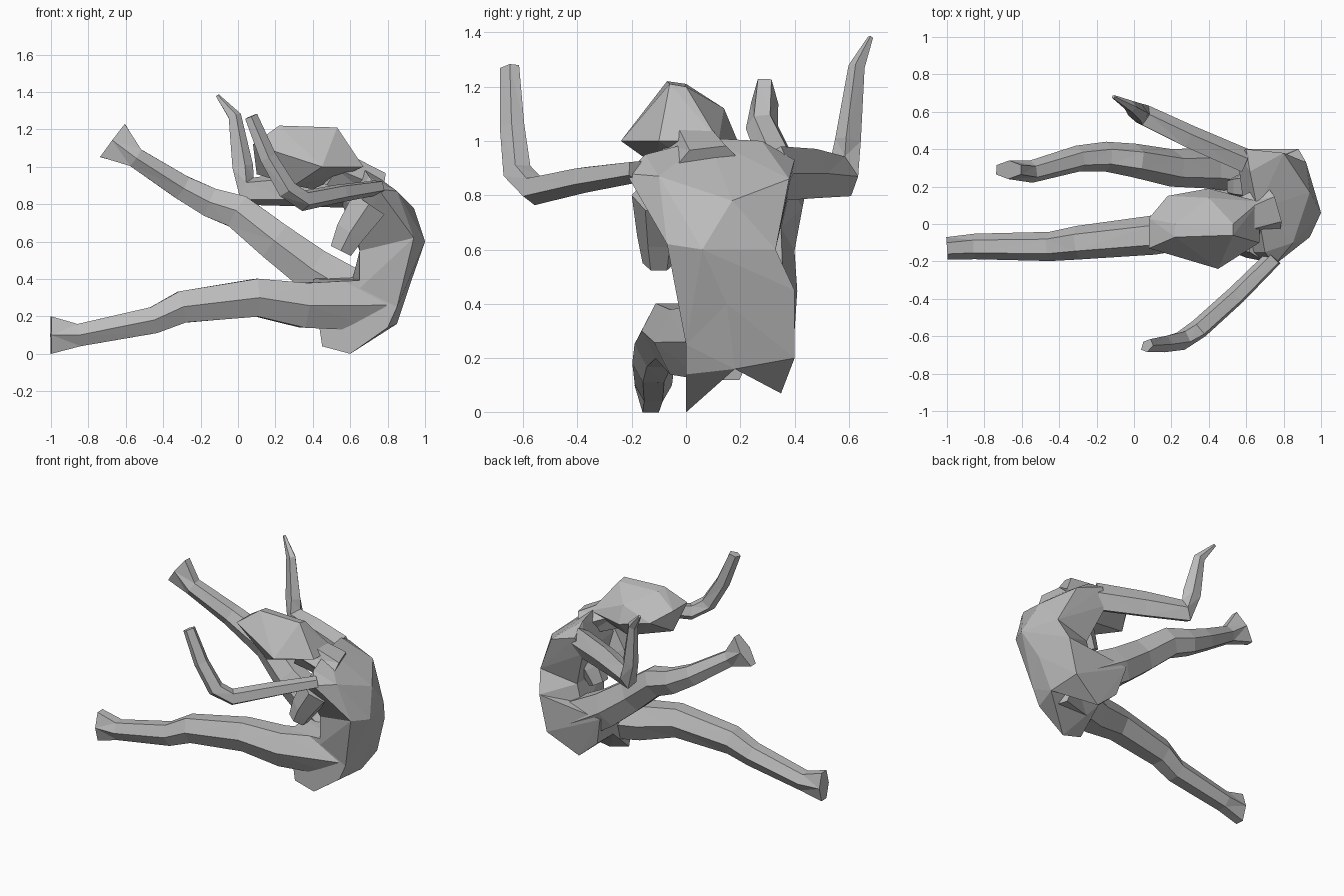
import bpy, bmesh, math
from mathutils import Vector

cube = bpy.data.objects.get("Cube")
if cube:
    bpy.data.objects.remove(cube, do_unlink=True)

# One flat grey clay material
clay = bpy.data.materials.new("grey_clay")
clay.use_nodes = True
grey = (.5, .5, .5, 1)
clay.diffuse_color = grey
clay.node_tree.nodes["Principled BSDF"].inputs["Base Color"].default_value = grey


def finish(name, bm):
    """Turn the mesh into a flat-faced clay object."""
    bmesh.ops.triangulate(bm, faces=bm.faces[:])
    bmesh.ops.recalc_face_normals(bm, faces=bm.faces[:])
    mesh = bpy.data.meshes.new(name)
    bm.to_mesh(mesh)
    bm.free()
    mesh.materials.append(clay)
    bpy.context.collection.objects.link(bpy.data.objects.new(name, mesh))


def chiselled(name, *corners):
    """Solid mass stretched tightly over a few corner points."""
    bm = bmesh.new()
    for corner in corners:
        bm.verts.new(corner)
    result = bmesh.ops.convex_hull(bm, input=bm.verts[:])
    inside = [item for item in result["geom_interior"] if isinstance(item, bmesh.types.BMVert)]
    bmesh.ops.delete(bm, geom=inside, context="VERTS")
    finish(name, bm)


def ring_directions(sides):
    """Unit outline of a cross-section, scaled to touch its full width and depth."""
    angles = [math.tau * i / sides for i in range(sides)]
    wide = max(abs(math.cos(angle)) for angle in angles)
    deep = max(abs(math.sin(angle)) for angle in angles)
    return [(math.cos(angle) / wide, math.sin(angle) / deep) for angle in angles]


def limb(name, path, start, end, bulge=0, foot=None, axis=(0, 1, 0), sides=6):
    """Skin a tapering body along a path; start and end are (half width, half depth)."""
    centres = [Vector(point) for point in path]
    last = len(centres) - 1
    outline = ring_directions(sides)
    bm = bmesh.new()
    rings = []
    for index, centre in enumerate(centres):
        along = index / last
        size = Vector(start).lerp(Vector(end), along)
        swell = bulge * math.sin(math.pi * along)
        width, depth = size.x + swell, size.y + swell
        if foot and index == last:
            depth = foot
        tangent = centres[min(index + 1, last)] - centres[max(index - 1, 0)]
        tangent.normalize()
        across = Vector(axis)
        across = (across - tangent * across.dot(tangent)).normalized()
        outward = tangent.cross(across)
        rings.append([bm.verts.new(centre + across * width * c + outward * depth * s)
                      for c, s in outline])
    for lower, upper in zip(rings, rings[1:]):
        for i in range(sides):
            j = (i + 1) % sides
            bm.faces.new((lower[i], lower[j], upper[j], upper[i]))
    bm.faces.new(rings[0])
    bm.faces.new(rings[-1])
    finish(name, bm)


# Landmarks shared by neighbouring masses of the trunk
tailbone = (.85, .18, .16)
low_spine = (.93, .15, .4)
mid_spine = (1, .06, .6)
right_waist = (.94, -.07, .62)
left_waist = (.92, .33, .6)
right_hip = (.85, 0, .25)
left_hip = (.88, .4, .45)
groin = (.4, .18, .4)

# Pelvis in two halves, each with its own seat
chiselled("right_pelvis", tailbone, low_spine, right_hip, groin,
          (.6, 0, 0), (.45, 0, .04), (.8, 0, .14), (.4, 0, .38), (.8, 0, .4), (.45, .18, .2))
chiselled("left_pelvis", tailbone, low_spine, left_hip, groin,
          (.6, .35, .07), (.82, .4, .2), (.4, .4, .4), (.45, .18, .2), (.45, .36, .2))

# Waist and rounded upper back
chiselled("waist", mid_spine, low_spine, right_waist, left_waist, right_hip, left_hip,
          (.65, 0, .35), (.6, .3, .35), (.65, 0, .55), (.65, .3, .55))
chiselled("upper_back", mid_spine, right_waist, left_waist,
          (.94, .17, .78), (.85, -.1, .87), (.75, -.22, .88), (.8, .38, .86),
          (.6, .4, .93), (.55, .38, .82), (.62, .28, 1), (.66, .08, 1.01),
          (.7, -.15, .95), (.62, -.15, .8), (.65, 0, .55), (.65, .3, .55))

# Chest masses
for side, y in (("right", -.1), ("left", .2)):
    limb(side + "_chest", [(.7, y, .8), (.6, y, .65), (.55, y, .55)],
         start=(.1, .1), end=(.06, .06))

# Legs: one stretched low, one raised, each ending in a flared foot
limb("right_leg",
     [(.75, .13, .26), (.35, 0, .26), (.1, -.06, .3), (-.3, -.1, .25),
      (-.45, -.12, .18), (-.85, -.12, .1), (-1, -.13, .1)],
     start=(.14, .14), end=(.06, .05), bulge=-.01, foot=.1)
limb("left_leg",
     [(.65, .28, .3), (.4, .3, .45), (.2, .3, .6), (0, .34, .76),
      (-.15, .36, .81), (-.3, .35, .89), (-.55, .28, 1.05), (-.67, .29, 1.14)],
     start=(.12, .13), end=(.05, .04), foot=.11)

# Arms: bent at the elbow with the forearms up
limb("right_arm",
     [(.75, -.18, .89), (.55, -.38, .86), (.35, -.56, .82), (.26, -.62, .88),
      (.16, -.64, 1.05), (.07, -.65, 1.27)],
     start=(.05, .04), end=(.03, .04), bulge=.015, axis=(-.7, .7, -.2), sides=5)
limb("left_arm",
     [(.6, .33, .88), (.3, .46, .88), (.05, .58, .87), (.02, .6, 1),
      (-.02, .63, 1.27), (-.11, .68, 1.38)],
     start=(.07, .1), end=(.01, .01), bulge=.015, axis=(.4, .9, 0), sides=5)

# Head and neck, bowed forward, with hair flaring out at the side
limb("neck", [(.74, .08, .9), (.5, 0, 1)], start=(.14, .08), end=(.1, .1))
chiselled("head",
          (.22, -.07, 1.22), (.22, 0, 1.21), (.53, -.06, 1.21), (.53, 0, 1.2),
          (.45, -.24, 1), (.4, .14, 1.12), (.18, .15, 1.05), (.4, .19, 1),
          (.08, -.13, 1.12), (.08, .03, 1.12), (.1, 0, .96),
          (.67, -.1, 1), (.67, .12, 1), (.3, -.1, .9), (.4, .08, .88))
